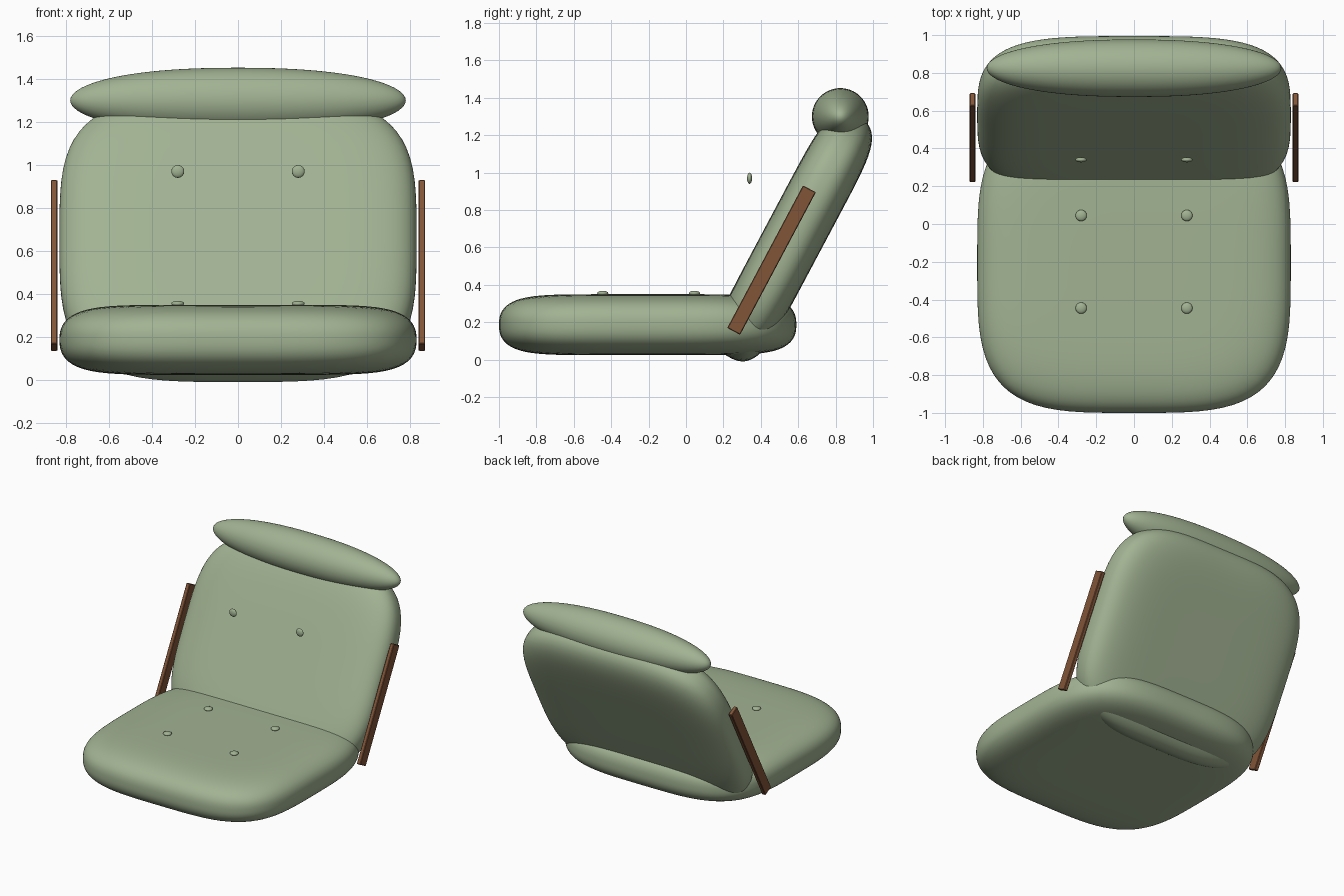
import bpy, bmesh, math
from mathutils import Vector

if "Cube" in bpy.data.objects:
    bpy.data.objects.remove(bpy.data.objects["Cube"], do_unlink=True)


def make_material(name, rgb):
    mat = bpy.data.materials.new(name)
    mat.use_nodes = True
    mat.diffuse_color = (*rgb, 1)
    mat.node_tree.nodes["Principled BSDF"].inputs["Base Color"].default_value = (*rgb, 1)
    return mat


GREEN = make_material("sage green fabric", (0.36, 0.45, 0.29))
BROWN = make_material("brown wood", (0.22, 0.09, 0.04))
LEAN = math.radians(28)


def finish(bm, name, mat, location, tilt=(0, 0, 0), smooth=True):
    mesh = bpy.data.meshes.new(name)
    bm.to_mesh(mesh)
    bm.free()
    mesh.materials.append(mat)
    for face in mesh.polygons:
        face.use_smooth = smooth
    obj = bpy.data.objects.new(name, mesh)
    bpy.context.collection.objects.link(obj)
    obj.location = location
    obj.rotation_euler = tilt
    return obj


def pillow(name, half, outline, rim, crown, location, tilt=(0, 0, 0)):
    """Padded form: a gridded cube pulled onto a rounded box.
    outline, rim and crown set how square the plan and the edge section are."""
    bm = bmesh.new()
    bmesh.ops.create_cube(bm, size=2)
    bmesh.ops.subdivide_edges(bm, edges=bm.edges[:], cuts=23, use_grid_fill=True)
    for v in bm.verts:
        plan = (abs(v.co.x) ** outline + abs(v.co.y) ** outline) ** (1 / outline)
        low, high = 0.0, 1.0
        for _ in range(30):
            mid = (low + high) / 2
            if (plan * mid) ** rim + (abs(v.co.z) * mid) ** crown > 1:
                high = mid
            else:
                low = mid
        v.co = Vector(c * low * h for c, h in zip(v.co, half))
    return finish(bm, name, GREEN, location, tilt)


# Cushions
pillow("seat_cushion", (0.83, 0.795, 0.163), 3.7, 7, 2.5, (0, -0.205, 0.187))
pillow("back_cushion", (0.83, 0.73, 0.16), 3.7, 7, 2.5,
       (0, 0.577, 0.656), (math.pi / 2 - LEAN, 0, 0))
pillow("head_roll", (0.152, 0.152, 0.78), 2, 2, 2.3,
       (0, 0.825, 1.3), (0, math.pi / 2, 0))


# Upholstery buttons
def button(name, location, tilt=(0, 0, 0)):
    bm = bmesh.new()
    bmesh.ops.create_uvsphere(bm, u_segments=16, v_segments=10, radius=0.03)
    bmesh.ops.scale(bm, vec=(1, 1, 0.45), verts=bm.verts)
    finish(bm, name, GREEN, location, tilt)


for side, x in (("left", 0.28), ("right", -0.28)):
    button(f"{side}_rear_seat_button", (x, 0.045, 0.355))
    button(f"{side}_front_seat_button", (x, -0.445, 0.355))
    button(f"{side}_back_button", (x, 0.34, 0.97), (math.pi / 2, 0, 0))

# Wooden side slats
for side, x in (("left", 0.855), ("right", -0.855)):
    bm = bmesh.new()
    bmesh.ops.create_cube(bm, size=1)
    bmesh.ops.scale(bm, vec=(0.03, 0.078, 0.863), verts=bm.verts)
    bmesh.ops.bevel(bm, geom=bm.edges[:], offset=0.004, segments=1, affect='EDGES')
    finish(bm, f"{side}_side_slat", BROWN, (x, 0.4575, 0.5325), (-LEAN, 0, 0), False)
